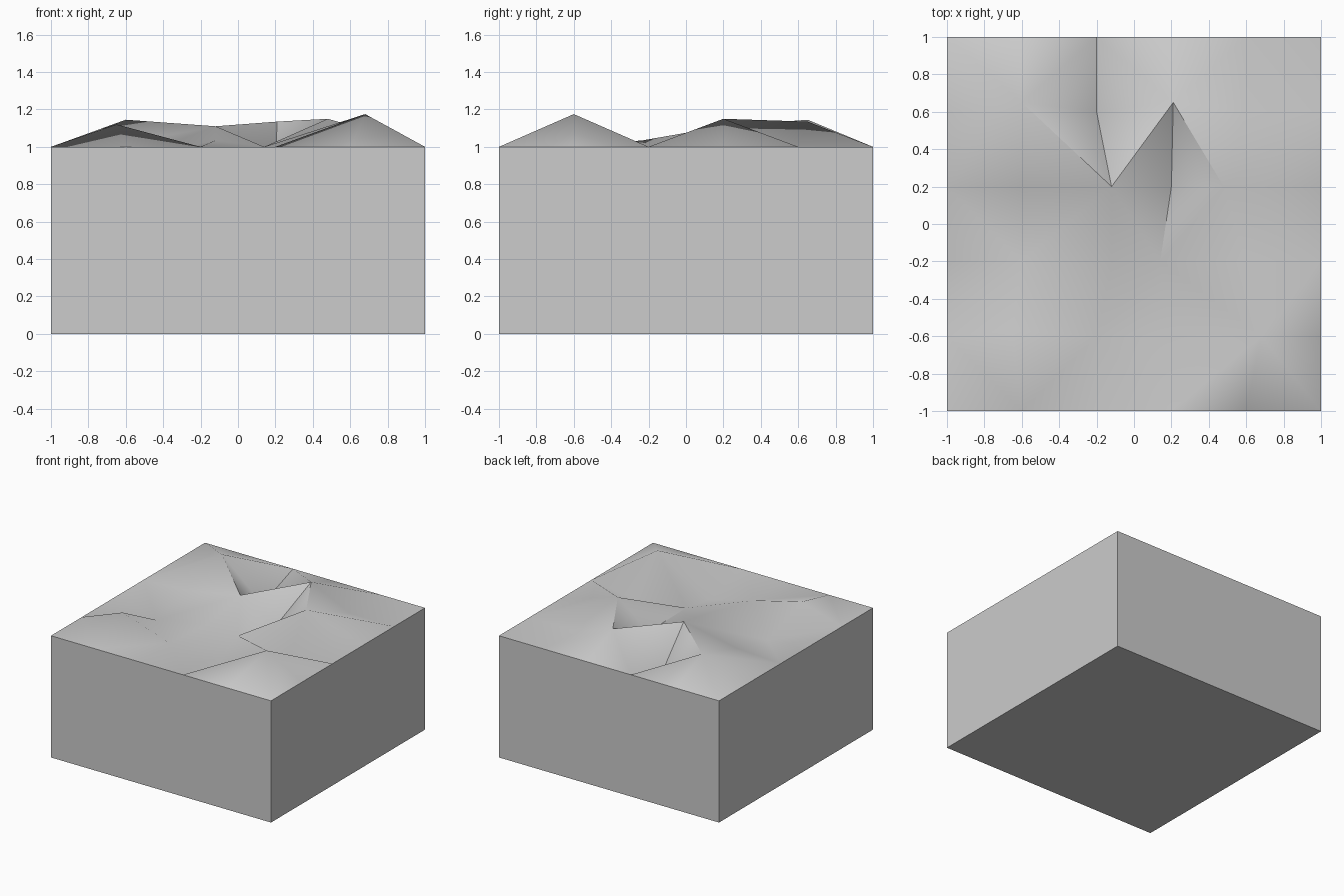
import bpy
import bmesh
import math

if "Cube" in bpy.data.objects:
    bpy.data.objects.remove(bpy.data.objects["Cube"], do_unlink=True)

STEPS = 5
BLOCK_HEIGHT = 1.0

# Bumps and hollows inside the border: (x, y, rise), rows from front to back
BUMPS = [
    [(-.65, -.57, .12), (-.2, -.6, 0), (.2, -.6, -.1), (.68, -.6, .175)],
    [(-.6, -.2, -.07), (-.12, -.23, .035), (.14, -.2, 0), (.6, -.2, -.06)],
    [(-.6, .2, .02), (-.12, .2, .11), (.2, .2, -.06), (.48, .2, .15)],
    [(-.6, .65, .145), (-.2, .6, -.14), (.21, .65, .135), (.6, .6, 0)],
]


def grey_material():
    colour = (.604, .604, .604, 1)
    mat = bpy.data.materials.new("plain grey")
    mat.use_nodes = True
    mat.diffuse_color = colour
    for node in mat.node_tree.nodes:
        if node.type == "BSDF_PRINCIPLED":
            node.inputs["Base Color"].default_value = colour
    return mat


def grid_index(value):
    return round((value + 1) / 2 * STEPS)


bm = bmesh.new()

# Level ground grid, its cells split along alternating diagonals
bmesh.ops.create_grid(bm, x_segments=STEPS, y_segments=STEPS, size=1)
cell_of = {v: (grid_index(v.co.x), grid_index(v.co.y)) for v in bm.verts}
for face in list(bm.faces):
    start, end = [v for v in face.verts if sum(cell_of[v]) % 2]
    bmesh.utils.face_split(face, start, end)

# Uneven surface inside the level border
for vert, (column, row) in cell_of.items():
    vert.co.z = BLOCK_HEIGHT
    if 0 < column < STEPS and 0 < row < STEPS:
        x, y, rise = BUMPS[row - 1][column - 1]
        vert.co = (x, y, BLOCK_HEIGHT + rise)

# Straight walls dropped from the border, closed by a flat underside
border = [edge for edge in bm.edges if edge.is_boundary]
walls = bmesh.ops.extrude_edge_only(bm, edges=border)["geom"]
for item in walls:
    if isinstance(item, bmesh.types.BMVert):
        item.co.z = 0
rim = [edge for edge in bm.edges if edge.is_boundary]
bmesh.ops.contextual_create(bm, geom=rim)
bmesh.ops.recalc_face_normals(bm, faces=bm.faces)

mesh = bpy.data.meshes.new("ground_block")
bm.to_mesh(mesh)
bm.free()
mesh.materials.append(grey_material())

block = bpy.data.objects.new("ground_block", mesh)
bpy.context.collection.objects.link(block)

# Smooth ground, crisp block edges
bpy.ops.object.select_all(action="DESELECT")
block.select_set(True)
bpy.context.view_layer.objects.active = block
bpy.ops.object.shade_smooth_by_angle(angle=math.radians(60))
